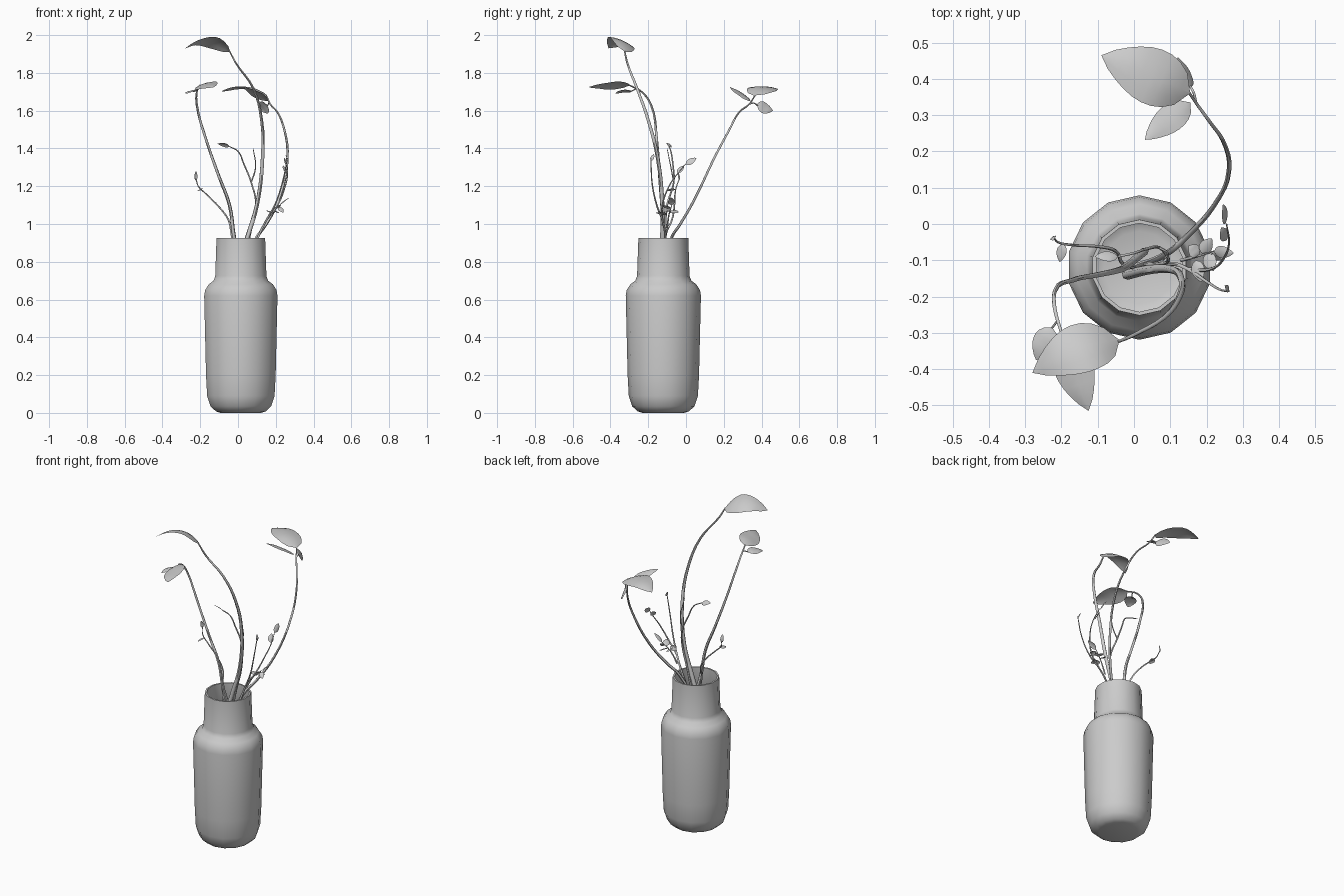
import bpy, math
from mathutils import Vector, Matrix


def mesh_object(name, verts, faces, angle=40):
    me = bpy.data.meshes.new(name)
    me.from_pydata(verts, [], faces)
    ob = bpy.data.objects.new(name, me)
    bpy.context.collection.objects.link(ob)
    smooth(ob, angle)
    return ob


def smooth(ob, angle):
    bpy.ops.object.select_all(action='DESELECT')
    ob.select_set(True)
    bpy.context.view_layer.objects.active = ob
    bpy.ops.object.shade_smooth_by_angle(angle=math.radians(angle))


def lathe(name, profile, centre, sides):
    verts, faces = [], []
    for r, z in profile:
        for i in range(sides):
            a = 2 * math.pi * (i + 0.5) / sides
            verts.append((centre[0] + r * math.cos(a), centre[1] + r * math.sin(a), z))
    for k in range(len(profile) - 1):
        for i in range(sides):
            j = (i + 1) % sides
            faces.append((k * sides + i, k * sides + j, (k + 1) * sides + j, (k + 1) * sides + i))
    faces.append(tuple(reversed(range(sides))))
    faces.append(tuple(range(len(verts) - sides, len(verts))))
    return mesh_object(name, verts, faces, 50)


def stem(name, pts, r0, r1):
    """Tapered round stem through the points."""
    cu = bpy.data.curves.new(name, 'CURVE')
    cu.dimensions = '3D'
    cu.bevel_depth = 1.0
    cu.bevel_resolution = 1
    cu.resolution_u = 4
    cu.use_fill_caps = True
    sp = cu.splines.new('BEZIER')
    sp.bezier_points.add(len(pts) - 1)
    for i, (bp, p) in enumerate(zip(sp.bezier_points, pts)):
        bp.co = p
        bp.handle_left_type = bp.handle_right_type = 'AUTO'
        bp.radius = r0 + (r1 - r0) * i / (len(pts) - 1)
    ob = bpy.data.objects.new(name, cu)
    bpy.context.collection.objects.link(ob)
    bpy.ops.object.select_all(action='DESELECT')
    ob.select_set(True)
    bpy.context.view_layer.objects.active = ob
    bpy.ops.object.convert(target='MESH')
    smooth(bpy.context.view_layer.objects.active, 60)


def leaf(name, base, tip, width, roll=0, arch=0.1, fold=0.15):
    """Pointed oval leaf, arched along its length and folded at the midrib."""
    base, tip = Vector(base), Vector(tip)
    axis = tip - base
    length = axis.length
    side = axis.cross(Vector((0, 0, 1))).normalized()
    side = Matrix.Rotation(math.radians(roll), 3, axis) @ side
    normal = side.cross(axis).normalized()
    n, us = 9, (-1, -0.5, 0, 0.5, 1)
    verts, faces = [], []
    for i in range(n + 1):
        t = i / n
        w = 0.5 * width * max(math.sin(math.pi * t ** 0.85), 0.0) ** 0.75 * (1.08 - 0.22 * t)
        mid = base + axis * t + normal * arch * length * math.sin(math.pi * t)
        for u in us:
            ripple = 0.04 * w * math.sin(9 * t + u)
            verts.append(mid + side * u * w + normal * (ripple - fold * w * u * u))
    for i in range(n):
        for k in range(4):
            a = i * 5 + k
            faces.append((a, a + 1, a + 6, a + 5))
    mesh_object(name, verts, faces, 60)


# Vase: outer wall, rim, then inner wall down to the inner floor
vase = [(0.11, 0), (0.135, 0.008), (0.165, 0.035), (0.183, 0.09), (0.189, 0.2), (0.199, 0.62),
        (0.194, 0.65), (0.175, 0.68), (0.148, 0.70), (0.139, 0.725), (0.132, 0.925), (0.122, 0.925),
        (0.129, 0.72), (0.165, 0.67), (0.187, 0.62), (0.178, 0.1), (0.15, 0.04), (0.10, 0.02)]
lathe("vase", vase, (0.015, -0.12), 14)

# Main stems
stem("tall_stem", [(-0.02, -0.14, 0.68), (0.05, -0.125, 0.93), (0.10, -0.125, 1.1), (0.13, -0.15, 1.35),
                   (0.125, -0.20, 1.55), (0.08, -0.26, 1.72), (-0.01, -0.31, 1.85),
                   (-0.045, -0.325, 1.915)], 0.014, 0.004)
stem("back_stem", [(-0.0, -0.12, 0.72), (0.10, -0.075, 0.93), (0.15, -0.03, 1.0), (0.22, 0.05, 1.14),
                   (0.262, 0.15, 1.35), (0.245, 0.23, 1.5), (0.21, 0.28, 1.59), (0.17, 0.335, 1.635),
                   (0.15, 0.365, 1.68)], 0.009, 0.004)
stem("left_stem", [(0.03, -0.075, 0.72), (-0.02, -0.115, 0.93), (-0.045, -0.128, 1.1), (-0.10, -0.14, 1.25),
                   (-0.17, -0.155, 1.45), (-0.218, -0.185, 1.63), (-0.218, -0.235, 1.70),
                   (-0.20, -0.30, 1.735)], 0.011, 0.004)

# Thin side stems
stem("left_twig", [(0.0, -0.12, 0.74), (-0.035, -0.105, 0.95), (-0.05, -0.075, 1.02), (-0.10, -0.062, 1.09),
                   (-0.17, -0.058, 1.16), (-0.21, -0.05, 1.20), (-0.222, -0.035, 1.24)], 0.006, 0.0025)
stem("middle_twig", [(0.02, -0.11, 0.74), (0.065, -0.11, 0.95), (0.095, -0.10, 1.1), (0.07, -0.065, 1.22),
                     (0.03, -0.07, 1.32), (0, -0.08, 1.385), (-0.045, -0.09, 1.41)], 0.006, 0.003)
stem("middle_fork", [(0.07, -0.065, 1.22), (0.093, -0.08, 1.30), (0.08, -0.10, 1.40)], 0.004, 0.002)
stem("right_twig", [(0.03, -0.13, 0.72), (0.11, -0.11, 0.94), (0.15, -0.125, 1.02), (0.195, -0.155, 1.10),
                    (0.235, -0.18, 1.22), (0.262, -0.185, 1.35)], 0.007, 0.0025)
stem("right_fork", [(0.15, -0.125, 1.02), (0.21, -0.125, 1.10), (0.25, -0.09, 1.2), (0.262, -0.05, 1.26),
                    (0.255, -0.0, 1.32)], 0.005, 0.002)
stem("low_fork", [(0.13, -0.10, 0.98), (0.17, -0.09, 1.05), (0.22, -0.075, 1.10)], 0.005, 0.002)
stem("leaf_stalk", [(0.17, 0.335, 1.635), (0.165, 0.36, 1.64), (0.155, 0.38, 1.625)], 0.004, 0.003)
stem("small_leaf_stalk", [(-0.21, -0.265, 1.715), (-0.225, -0.285, 1.705), (-0.235, -0.295, 1.70)], 0.003, 0.003)

# Large leaves: base, tip, width, roll, arch
big = [((-0.04, -0.32, 1.91), (-0.28, -0.41, 1.93), 0.15, 20, 0.24),
       ((0.155, 0.36, 1.68), (-0.09, 0.465, 1.70), 0.16, 5, 0.15),
       ((0.155, 0.335, 1.65), (0.03, 0.232, 1.725), 0.08, 10, 0.05),
       ((0.155, 0.375, 1.63), (0.12, 0.46, 1.60), 0.075, 60, 0.05),
       ((-0.20, -0.295, 1.735), (-0.125, -0.515, 1.725), 0.12, 20, 0.05),
       ((-0.225, -0.285, 1.705), (-0.27, -0.375, 1.69), 0.07, 10, 0.1)]
for i, (b, t, w, roll, arch) in enumerate(big):
    leaf(f"large_leaf_{i + 1}", b, t, w, roll, arch)

# Small leaves on the twigs
small = [((-0.045, -0.09, 1.41), (-0.108, -0.09, 1.425), 0.035, 35),
         ((-0.195, -0.055, 1.185), (-0.205, -0.105, 1.175), 0.03, 20),
         ((-0.222, -0.035, 1.23), (-0.222, -0.045, 1.28), 0.02, 30),
         ((0.252, -0.0, 1.315), (0.245, 0.055, 1.35), 0.035, 60),
         ((0.255, -0.045, 1.27), (0.24, -0.01, 1.31), 0.035, 30),
         ((0.262, -0.185, 1.335), (0.25, -0.17, 1.37), 0.02, 40),
         ((0.22, -0.075, 1.10), (0.275, -0.08, 1.14), 0.035, 10),
         ((0.20, -0.08, 1.08), (0.22, -0.13, 1.10), 0.04, 15),
         ((0.18, -0.085, 1.06), (0.15, -0.06, 1.07), 0.04, 20),
         ((0.17, -0.10, 1.05), (0.185, -0.16, 1.06), 0.04, 20),
         ((0.185, -0.08, 1.07), (0.215, -0.04, 1.06), 0.04, 20),
         ((0.215, -0.08, 1.09), (0.24, -0.10, 1.06), 0.03, 25)]
for i, (b, t, w, roll) in enumerate(small):
    leaf(f"small_leaf_{i + 1}", b, t, w, roll, 0.08, 0.2)
